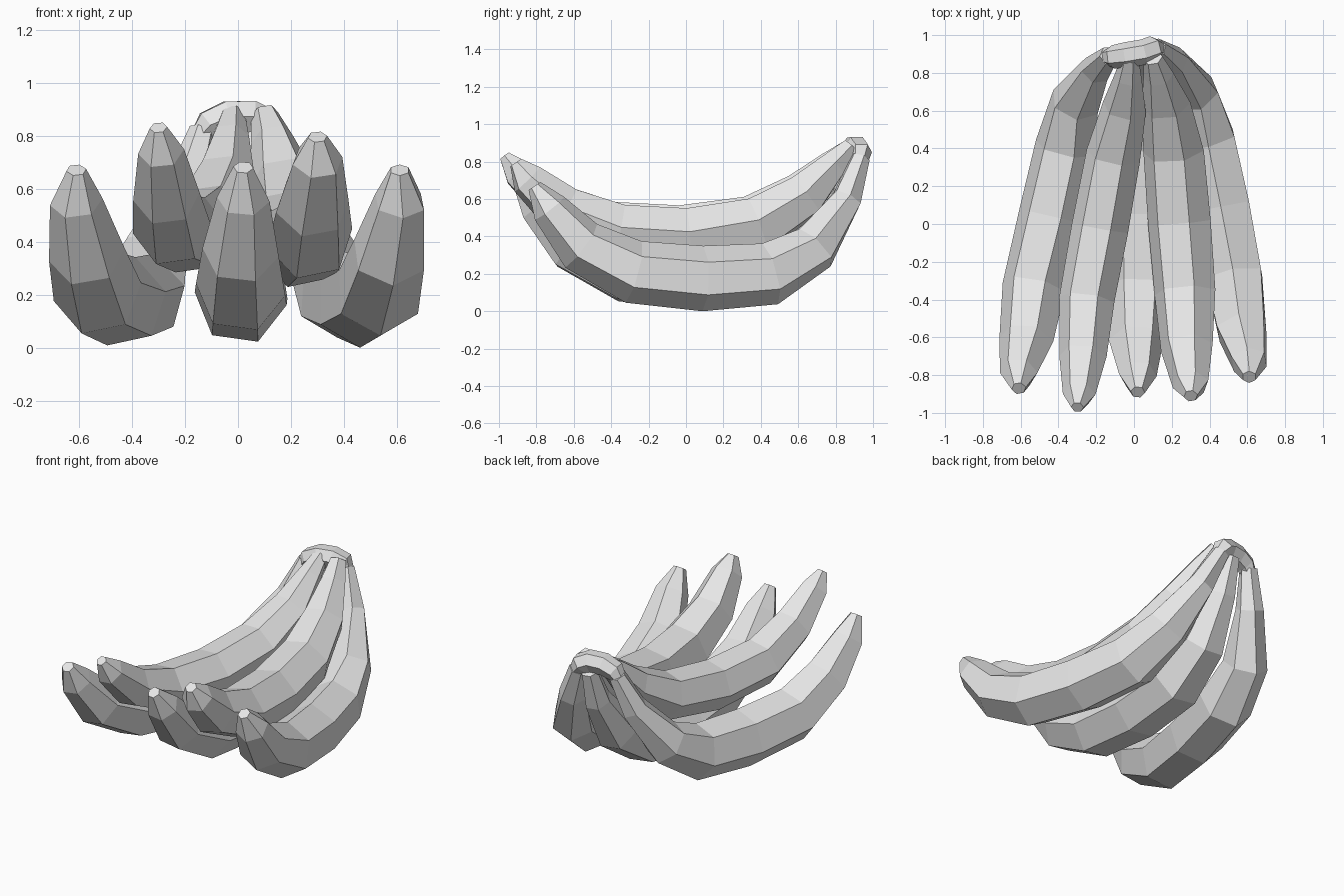
import bpy
import bmesh
from math import cos, sin, radians
from mathutils import Vector

SIDES = 6

cube = bpy.data.objects.get("Cube")
if cube:
    bpy.data.objects.remove(cube, do_unlink=True)

# Single peel colour
peel = bpy.data.materials.new("pale_grey_peel")
peel.use_nodes = True
colour = (0.8, 0.8, 0.8, 1.0)
peel.diffuse_color = colour
peel.node_tree.nodes["Principled BSDF"].inputs["Base Color"].default_value = colour


def sweep(name, path, radii, roll):
    """Sweep a six-sided section along a path and close both ends."""
    bm = bmesh.new()
    rings = []
    last = len(path) - 1
    for i, centre in enumerate(path):
        tangent = (path[min(i + 1, last)] - path[max(i - 1, 0)]).normalized()
        side = tangent.cross(Vector((0, 0, 1))).normalized()
        up = side.cross(tangent)
        ring = []
        for k in range(SIDES):
            angle = radians(roll) + radians(360) * k / SIDES
            offset = side * cos(angle) + up * sin(angle)
            ring.append(bm.verts.new(centre + offset * radii[i]))
        rings.append(ring)
    for lower, upper in zip(rings, rings[1:]):
        for k in range(SIDES):
            n = (k + 1) % SIDES
            bm.faces.new((lower[k], lower[n], upper[n], upper[k]))
    bm.faces.new(rings[0])
    bm.faces.new(rings[-1])
    bmesh.ops.recalc_face_normals(bm, faces=bm.faces)
    mesh = bpy.data.meshes.new(name)
    bm.to_mesh(mesh)
    bm.free()
    mesh.materials.append(peel)
    obj = bpy.data.objects.new(name, mesh)
    bpy.context.collection.objects.link(obj)
    return obj


# Side profiles (y, z) from blossom tip to stem, and thickness along the fruit
LOWER = [(-.81, .67), (-.73, .55), (-.56, .35), (-.28, .21), (.09, .175),
         (.45, .2), (.69, .34), (.86, .6), (.93, .82)]
UPPER = [(-.97, .82), (-.9, .73), (-.70, .56), (-.4, .44), (-.02, .415),
         (.36, .475), (.62, .63), (.78, .79), (.88, .88)]
THICKNESS = [.038, .1, .145, .17, .175, .168, .135, .084, .054]


def fruit(name, profile, across, roll, reach=0.0, tail=0.0, lift=0.0, scale=1.0):
    """One fruit: reach moves the tip forward, tail moves the stem forward."""
    last = len(profile) - 1
    path = []
    for i, (x, (y, z)) in enumerate(zip(across, profile)):
        fade = 1 - i / last
        forward = reach * fade + tail * (1 - fade)
        path.append(Vector((x, y - forward, z + lift * min(1, 2 * fade))))
    sweep(name, path, [r * scale for r in THICKNESS], roll)


# Lower row of three
fruit("lower_left_fruit", LOWER,
      [.61, .61, .57, .53, .46, .385, .32, .21, .12], 30)
fruit("lower_right_fruit", LOWER,
      [-.61, -.61, -.57, -.53, -.44, -.36, -.31, -.2, -.13], 12,
      reach=.06, tail=.04)
fruit("lower_middle_fruit", LOWER,
      [.02, .02, .01, .01, .01, .02, .03, .04, .04], -8, reach=.08, lift=.01)

# Upper row of two
fruit("upper_left_fruit", UPPER,
      [.30, .30, .28, .27, .24, .21, .17, .13, .1], 12, reach=-.06, lift=-.025, scale=.97)
fruit("upper_right_fruit", UPPER,
      [-.30, -.29, -.27, -.25, -.18, -.11, -.05, -.03, -.02], 8, lift=.01, scale=.87)

# Crown arching over the stems, its ends buried in the outer ones
crown_path = [Vector(p) for p in
              ((-.14, .885, .8), (-.11, .885, .84), (-.04, .895, .87),
               (.05, .91, .873), (.1, .93, .85), (.13, .93, .8))]
sweep("crown", crown_path, [.045, .062, .068, .068, .066, .045], 0)
